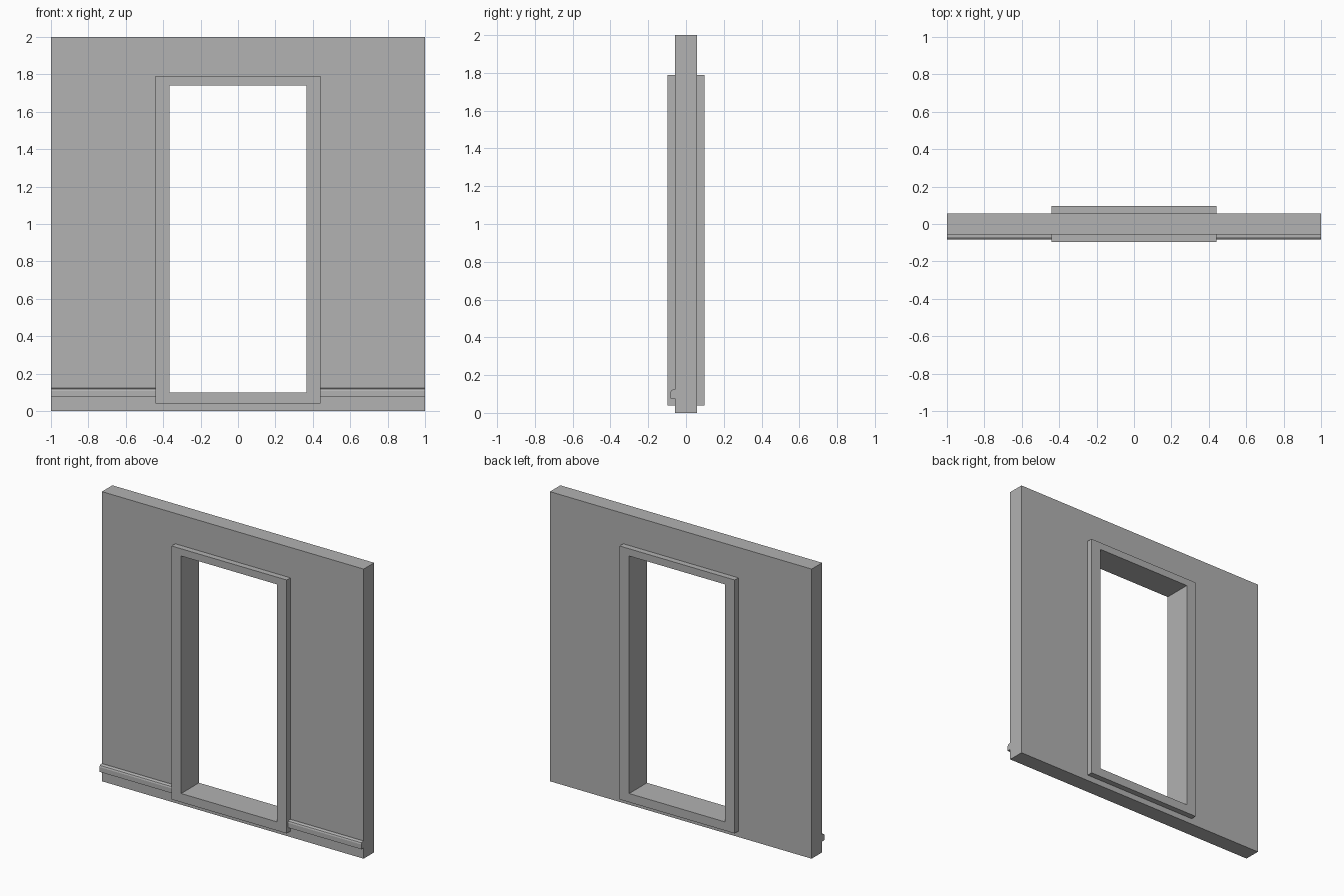
import bpy
import bmesh

cube = bpy.data.objects.get("Cube")
if cube:
    bpy.data.objects.remove(cube, do_unlink=True)

GREY = (0.445, 0.445, 0.445, 1.0)
plaster = bpy.data.materials.new("plain grey")
plaster.use_nodes = True
plaster.diffuse_color = GREY
plaster.node_tree.nodes["Principled BSDF"].inputs["Base Color"].default_value = GREY

WALL_Y = 0.057
FRAME_Y = 0.097


def add_object(name, bm):
    bmesh.ops.recalc_face_normals(bm, faces=bm.faces)
    mesh = bpy.data.meshes.new(name)
    bm.to_mesh(mesh)
    bm.free()
    mesh.materials.append(plaster)
    obj = bpy.data.objects.new(name, mesh)
    bpy.context.scene.collection.objects.link(obj)
    return obj


def ring_slab(name, outer, inner, half_depth):
    """Upright slab with a rectangular hole; rectangles are (half width, low z, high z)."""
    bm = bmesh.new()
    loops = []
    for y in (-half_depth, half_depth):
        for w, lo, hi in (outer, inner):
            corners = ((-w, lo), (w, lo), (w, hi), (-w, hi))
            loops.append([bm.verts.new((x, y, z)) for x, z in corners])
    front_out, front_in, back_out, back_in = loops
    pairs = ((front_out, front_in), (front_in, back_in),
             (back_in, back_out), (back_out, front_out))
    for a, b in pairs:
        for i in range(4):
            j = (i + 1) % 4
            bm.faces.new((a[i], a[j], b[j], b[i]))
    return add_object(name, bm)


def extrude_along_x(name, profile, x0, x1):
    """Sweep a (y, z) profile from x0 to x1."""
    bm = bmesh.new()
    face = bm.faces.new([bm.verts.new((x0, y, z)) for y, z in profile])
    swept = bmesh.ops.extrude_face_region(bm, geom=[face])
    verts = [v for v in swept["geom"] if isinstance(v, bmesh.types.BMVert)]
    bmesh.ops.translate(bm, verts=verts, vec=(x1 - x0, 0, 0))
    return add_object(name, bm)


# Wall panel, its opening hidden inside the door frame
ring_slab("wall", (1.0, 0.0, 2.0), (0.40, 0.07, 1.765), WALL_Y)

# Frame standing proud on both faces of the wall
ring_slab("door_frame", (0.44, 0.04, 1.79), (0.366, 0.10, 1.74), FRAME_Y)

# Rail low on the front with an eased top edge, on each side of the frame
rail_profile = ((-0.05, 0.075), (-0.083, 0.075), (-0.083, 0.108),
                (-0.079, 0.118), (-0.070, 0.123), (-0.05, 0.123))
for side, x0, x1 in (("right", -1.0, -0.43), ("left", 0.43, 1.0)):
    extrude_along_x(side + "_rail", rail_profile, x0, x1)
